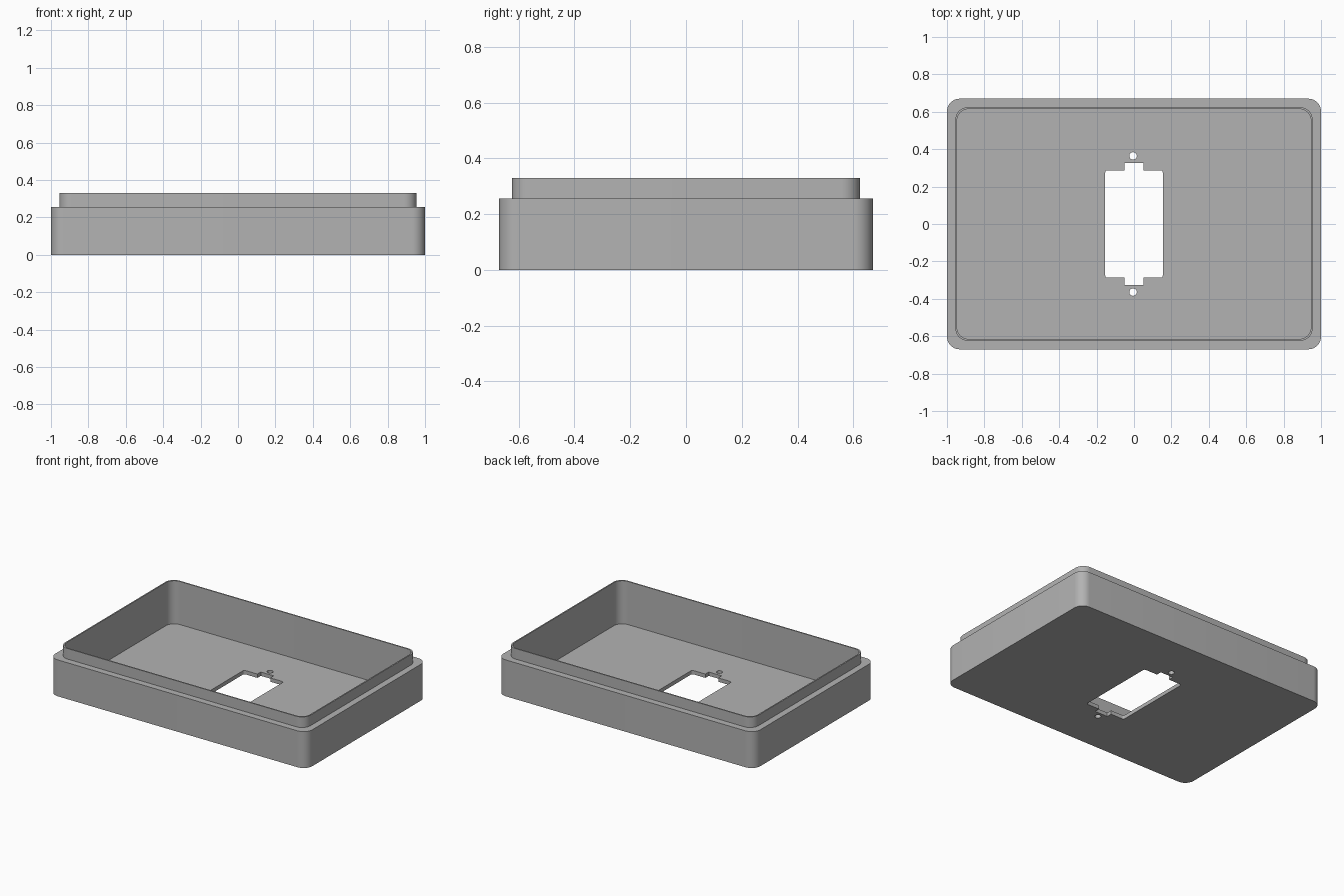
import bpy, bmesh
from math import cos, sin, pi

if "Cube" in bpy.data.objects:
    bpy.data.objects.remove(bpy.data.objects["Cube"])

grey = bpy.data.materials.new("plain grey")
grey.use_nodes = True
grey.diffuse_color = (0.45, 0.45, 0.45, 1)
grey.node_tree.nodes["Principled BSDF"].inputs["Base Color"].default_value = (0.45, 0.45, 0.45, 1)


def rounded_rect(hx, hy, r, steps=10):
    """Outline of a rounded rectangle, counter-clockwise."""
    pts = []
    for k, (sx, sy) in enumerate([(1, 1), (-1, 1), (-1, -1), (1, -1)]):
        for i in range(steps + 1):
            a = (k + i / steps) * pi / 2
            pts.append((sx * (hx - r) + r * cos(a), sy * (hy - r) + r * sin(a)))
    return pts


def loft(name, sections):
    """Closed solid through a list of (outline, z) sections."""
    bm = bmesh.new()
    rings = [[bm.verts.new((x, y, z)) for x, y in pts] for pts, z in sections]
    n = len(rings[0])
    for low, high in zip(rings, rings[1:]):
        for i in range(n):
            j = (i + 1) % n
            bm.faces.new((low[i], low[j], high[j], high[i]))
    bm.faces.new(rings[0][::-1])
    bm.faces.new(rings[-1])
    bmesh.ops.recalc_face_normals(bm, faces=bm.faces[:])
    mesh = bpy.data.meshes.new(name)
    bm.to_mesh(mesh)
    bm.free()
    mesh.materials.append(grey)
    obj = bpy.data.objects.new(name, mesh)
    bpy.context.collection.objects.link(obj)
    return obj


# Tray: outer wall, ledge, thin raised lip, inner wall and floor
SHELF, TOP, FLOOR = 0.256, 0.33, 0.027
outer = rounded_rect(1.0, 0.67, 0.068)
lip_out = rounded_rect(0.955, 0.624, 0.066)
lip_in = rounded_rect(0.946, 0.615, 0.063)
tray = loft("tray", [(outer, 0), (outer, SHELF), (lip_out, SHELF),
                     (lip_out, TOP), (lip_in, TOP), (lip_in, FLOOR)])

# Cutters: rounded window with a notch at each end, and two screw holes
def prism(name, pts):
    obj = loft(name, [(pts, -0.1), (pts, 0.1)])
    obj.hide_render = True
    return obj


window = rounded_rect(0.154, 0.287, 0.012, 4)
half = len(window) // 4
notch_top = [(0.05, 0.287), (0.05, 0.325), (-0.05, 0.325), (-0.05, 0.287)]
notch_bottom = [(-x, -y) for x, y in notch_top]
opening = window[:half] + notch_top + window[half:3 * half] + notch_bottom + window[3 * half:]
cutters = [prism("opening_cutter", opening)]
for side in (1, -1):
    hole = [(-0.005 + 0.02 * cos(a * pi / 12), side * 0.364 + 0.02 * sin(a * pi / 12))
            for a in range(24)]
    cutters.append(prism("screw_hole_cutter", hole))

bpy.ops.object.select_all(action='DESELECT')
bpy.context.view_layer.objects.active = tray
tray.select_set(True)
for cutter in cutters:
    mod = tray.modifiers.new("cut", 'BOOLEAN')
    mod.operation = 'DIFFERENCE'
    mod.solver = 'EXACT'
    mod.object = cutter
    bpy.ops.object.modifier_apply(modifier=mod.name)
    bpy.data.objects.remove(cutter)

bpy.ops.object.shade_smooth_by_angle(angle=pi / 6)
